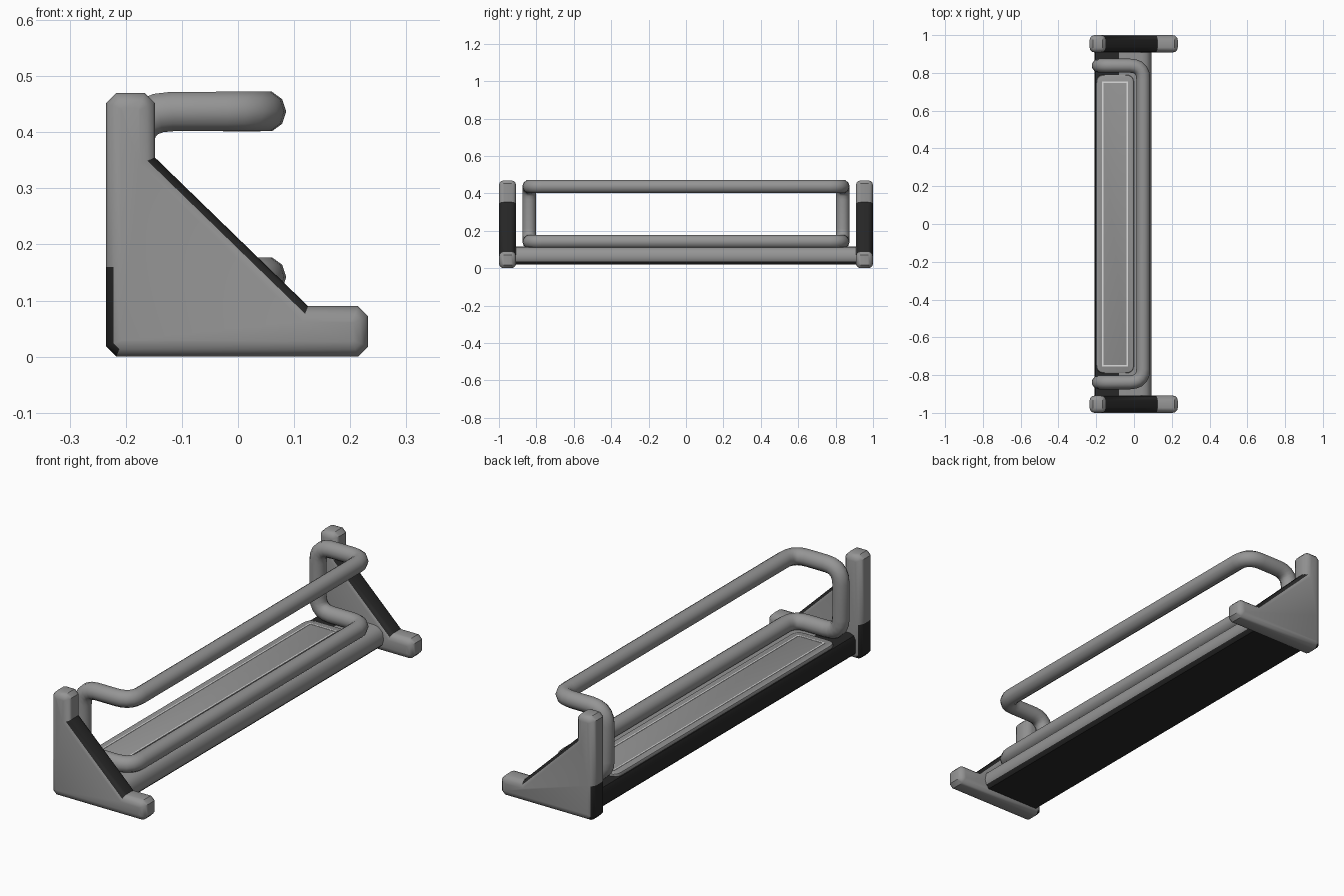
import bpy, bmesh
from mathutils import Vector

cube = bpy.data.objects.get("Cube")
if cube:
    bpy.data.objects.remove(cube, do_unlink=True)


def material(name, value):
    m = bpy.data.materials.new(name)
    m.use_nodes = True
    col = (value, value, value, 1)
    m.diffuse_color = col
    m.node_tree.nodes["Principled BSDF"].inputs["Base Color"].default_value = col
    return m


grey = material("grey metal", 0.3)
dark = material("dark metal", 0.02)
pale = material("pale line", 0.72)


def smooth(obj, angle=0.7):
    bpy.ops.object.select_all(action='DESELECT')
    obj.select_set(True)
    bpy.context.view_layer.objects.active = obj
    bpy.ops.object.shade_smooth_by_angle(angle=angle)


def extrude_profile(name, points, y0, y1, mats, bevel=0.0, rule=None):
    """Extrude an x-z outline along y, round its end rims, colour faces by rule."""
    bm = bmesh.new()
    face = bm.faces.new([bm.verts.new((x, y0, z)) for x, z in points])
    ext = bmesh.ops.extrude_face_region(bm, geom=[face])
    moved = [v for v in ext["geom"] if isinstance(v, bmesh.types.BMVert)]
    bmesh.ops.translate(bm, verts=moved, vec=(0, y1 - y0, 0))
    bmesh.ops.recalc_face_normals(bm, faces=bm.faces)
    if bevel:
        rims = [e for e in bm.edges
                if abs(e.verts[0].co.y - e.verts[1].co.y) < 1e-5]
        bmesh.ops.bevel(bm, geom=rims, offset=bevel, segments=3, profile=0.5,
                        affect='EDGES', clamp_overlap=True)
    bm.normal_update()
    if rule:
        for f in bm.faces:
            f.material_index = int(rule(f.normal, f.calc_center_median()))
    mesh = bpy.data.meshes.new(name)
    bm.to_mesh(mesh)
    bm.free()
    obj = bpy.data.objects.new(name, mesh)
    bpy.context.collection.objects.link(obj)
    for m in mats:
        mesh.materials.append(m)
    smooth(obj)
    return obj


# End brackets: upright, foot and a diagonal web with a dark slope
c = 0.018
L, R, TOP, FOOT, POST = -0.235, 0.232, 0.47, 0.09, -0.148
bracket = [(L + c, 0), (R - c, 0), (R, c), (R, FOOT - c), (R - c, FOOT),
           (0.125, FOOT), (POST, 0.355), (POST, TOP - c), (POST - c, TOP),
           (L + c, TOP), (L, TOP - c), (L, 0.16), (L, c)]


def bracket_rule(n, p):
    slope = n.x > 0.2 and n.z > 0.2 and p.x < 0.14 and p.z < 0.38
    rear = n.x < -0.3 and p.z < 0.16
    return slope or rear


for side, s in (("left", 1), ("right", -1)):
    extrude_profile("end_bracket_" + ("back" if s > 0 else "front"), bracket,
                    *sorted((s * 0.908, s * 1.0)), [grey, dark], 0.027, bracket_rule)

# Shelf between the brackets, dark beneath and behind
shelf = [(-0.21, 0.03), (-0.2, 0.02), (0.07, 0.02), (0.085, 0.035), (0.092, 0.06),
         (0.085, 0.092), (0.065, 0.11), (0.04, 0.115), (-0.08, 0.115),
         (-0.185, 0.115), (-0.203, 0.107), (-0.21, 0.09)]
extrude_profile("shelf", shelf, -0.93, 0.93, [grey, dark],
                rule=lambda n, p: n.z < -0.3 or p.x < -0.08)


def rounded(corners, radius, steps=5):
    """Closed path with each corner replaced by a short curve."""
    out = []
    for i, p in enumerate(corners):
        a = p + (corners[i - 1] - p).normalized() * radius
        b = p + (corners[(i + 1) % len(corners)] - p).normalized() * radius
        for k in range(steps + 1):
            t = k / steps
            out.append(a * (1 - t) ** 2 + p * (2 * t * (1 - t)) + b * t * t)
    return out


# Pad on the shelf with rounded corners
px, pw, pl = -0.1, 0.1, 0.79
outline = rounded([Vector((px + i * pw, j * pl, 0.108))
                   for i, j in ((-1, -1), (1, -1), (1, 1), (-1, 1))], 0.045)
bm = bmesh.new()
base = bm.faces.new([bm.verts.new(p) for p in outline])
ext = bmesh.ops.extrude_face_region(bm, geom=[base])
up = [v for v in ext["geom"] if isinstance(v, bmesh.types.BMVert)]
bmesh.ops.translate(bm, verts=up, vec=(0, 0, 0.016))
bmesh.ops.recalc_face_normals(bm, faces=bm.faces)
rim = [e for e in bm.edges if all(v.co.z > 0.12 for v in e.verts)]
bmesh.ops.bevel(bm, geom=rim, offset=0.008, segments=2, profile=0.5, affect='EDGES')
mesh = bpy.data.meshes.new("shelf_pad")
bm.to_mesh(mesh)
bm.free()
pad = bpy.data.objects.new("shelf_pad", mesh)
bpy.context.collection.objects.link(pad)
mesh.materials.append(grey)
smooth(pad)

# Thin pale border line on the pad
hw, hl, w = 0.065, 0.75, 0.007
strips = [(s * hw, 0, w, 2 * hl + w) for s in (-1, 1)]
strips += [(0, s * hl, 2 * hw + w, w) for s in (-1, 1)]
for i, (x, y, sx, sy) in enumerate(strips):
    bpy.ops.mesh.primitive_cube_add(size=1, location=(px + x, y, 0.1245))
    line = bpy.context.object
    line.name = "pad_border_%d" % (i + 1)
    line.scale = (sx, sy, 0.002)
    line.data.materials.append(pale)

# Guard rail: one closed bent tube with two uprights at the rear
back, front, end, low, high = -0.187, 0.049, 0.838, 0.142, 0.437
corners = [(front, -end, high), (front, end, high), (back, end, high),
           (back, end, low), (front, end, low), (front, -end, low),
           (back, -end, low), (back, -end, high)]
path = rounded([Vector(p) for p in corners], 0.07)
curve = bpy.data.curves.new("guard_rail", 'CURVE')
curve.dimensions = '3D'
curve.bevel_depth = 0.037
curve.bevel_resolution = 3
spline = curve.splines.new('POLY')
spline.points.add(len(path) - 1)
for pt, p in zip(spline.points, path):
    pt.co = (*p, 1)
spline.use_cyclic_u = True
curve.materials.append(grey)
rail = bpy.data.objects.new("guard_rail", curve)
bpy.context.collection.objects.link(rail)
bpy.ops.object.select_all(action='DESELECT')
rail.select_set(True)
bpy.context.view_layer.objects.active = rail
bpy.ops.object.convert(target='MESH')
smooth(bpy.context.object, 1.0)
